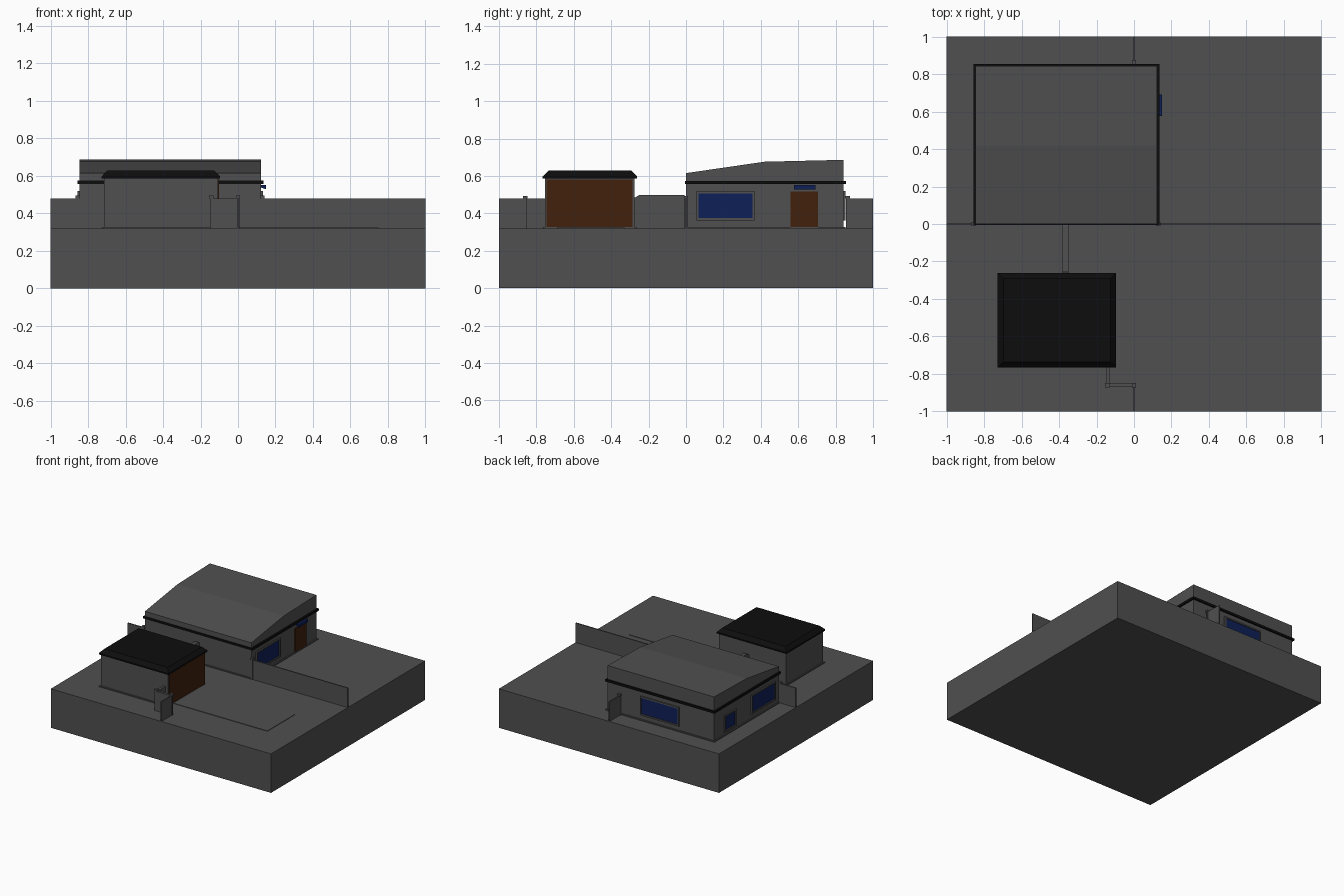
import bpy
import bmesh

cube = bpy.data.objects.get("Cube")
if cube:
    bpy.data.objects.remove(cube, do_unlink=True)


def material(name, rgb):
    m = bpy.data.materials.new(name)
    m.use_nodes = True
    m.diffuse_color = (*rgb, 1)
    m.node_tree.nodes["Principled BSDF"].inputs["Base Color"].default_value = (*rgb, 1)
    return m


GREY = material("concrete grey", (0.08, 0.08, 0.08))
BLACK = material("roof black", (0.004, 0.004, 0.004))
BLUE = material("glass blue", (0.0045, 0.014, 0.097))
BROWN = material("door brown", (0.054, 0.015, 0.004))
GROUND = 0.32


def finish(name, bm, mat):
    bmesh.ops.recalc_face_normals(bm, faces=bm.faces)
    mesh = bpy.data.meshes.new(name)
    bm.to_mesh(mesh)
    bm.free()
    mesh.materials.append(mat)
    ob = bpy.data.objects.new(name, mesh)
    bpy.context.collection.objects.link(ob)
    return ob


def add_box(bm, x, y, z, inset=0):
    """Box from ranges; inset shrinks the top into a hipped shape."""
    verts = bmesh.ops.create_cube(bm, size=1)["verts"]
    for v in verts:
        s = inset if v.co.z > 0 else 0
        v.co = [r[0] + s * k if c < 0 else r[1] - s * k
                for c, r, k in zip(v.co, (x, y, z), (1, 1, 0))]


def box(name, x, y, z, mat=GREY, inset=0):
    bm = bmesh.new()
    add_box(bm, x, y, z, inset)
    return finish(name, bm, mat)


def extrude_x(name, profile, x0, x1, mat=GREY):
    """Solid with a (y, z) profile stretched along x."""
    bm = bmesh.new()
    face = bm.faces.new([bm.verts.new((x0, y, z)) for y, z in profile])
    out = bmesh.ops.extrude_face_region(bm, geom=[face])["geom"]
    bmesh.ops.translate(bm, vec=(x1 - x0, 0, 0),
                        verts=[g for g in out if isinstance(g, bmesh.types.BMVert)])
    return finish(name, bm, mat)


def ring(name, x, y, z, t, mat):
    """Horizontal band around a rectangle."""
    bm = bmesh.new()
    for yy in ((y[0], y[0] + t), (y[1] - t, y[1])):
        add_box(bm, x, yy, z)
    for xx in ((x[0], x[0] + t), (x[1] - t, x[1])):
        add_box(bm, xx, (y[0] + t, y[1] - t), z)
    return finish(name, bm, mat)


def window(name, axis, wall, sign, span, z, f=0.012):
    """Glass plate with a raised frame on a wall facing along the axis."""
    def place(depth, s):
        d = sorted((wall - sign * 0.004, wall + sign * depth))
        return (d, s) if axis == "x" else (s, d)
    a, b = span
    box(name + "_glass", *place(0.004, span), z, BLUE)
    bm = bmesh.new()
    for zz in ((z[0] - f, z[0]), (z[1], z[1] + f)):
        add_box(bm, *place(0.011, (a - f, b + f)), zz)
    for ss in ((a - f, a), (b, b + f)):
        add_box(bm, *place(0.011, ss), z)
    finish(name + "_frame", bm, GREY)


# Ground block and driveway
box("ground_block", (-1, 1), (-1, 1), (0, GROUND))
box("driveway", (-0.11, 0.75), (-0.69, -0.33), (GROUND - 0.01, GROUND + 0.004))

# House with sloped roof, plinth and eave band
W, E, S, N = -0.845, 0.122, 0.0, 0.843
extrude_x("house_body", [(S, GROUND), (N, GROUND), (N, 0.686), (0.42, 0.676), (S, 0.615)], W, E)
box("house_plinth", (W - 0.01, E + 0.01), (S - 0.008, N + 0.01), (GROUND, GROUND + 0.008))
ring("eave_band", (W - 0.012, E + 0.013), (S - 0.006, N + 0.012), (0.556, 0.574), 0.016, BLACK)

# House windows, door and canopy
window("east_window", "x", E, 1, (0.067, 0.355), (0.375, 0.507))
window("west_window", "x", W, -1, (0.067, 0.355), (0.375, 0.507))
window("small_west_window", "x", W, -1, (0.58, 0.705), (0.36, 0.475))
window("back_window", "y", N, 1, (-0.52, -0.19), (0.375, 0.507))
box("house_door", (E - 0.01, E + 0.006), (0.56, 0.705), (GROUND, 0.518), BROWN)
extrude = box("door_canopy", (E, 0.15), (0.577, 0.692), (0.528, 0.552), BLUE)
for v in extrude.data.vertices:
    if v.co.x < 0.13 and v.co.z < 0.54:
        v.co.z += 0.01

# Garage
box("garage_body", (-0.715, -0.107), (-0.755, -0.275), (GROUND, 0.59))
box("garage_plinth", (-0.725, -0.115), (-0.765, -0.265), (GROUND, GROUND + 0.008))
box("garage_door", (-0.11, -0.102), (-0.745, -0.285), (GROUND + 0.006, 0.58), BROWN)
box("garage_eave", (-0.728, -0.095), (-0.766, -0.262), (0.585, 0.597), BLACK)
box("garage_roof", (-0.728, -0.095), (-0.766, -0.262), (0.597, 0.628), BLACK, 0.03)

# Connecting wall between garage and house
extrude_x("link_wall", [(-0.275, GROUND), (0, GROUND), (0, 0.49), (-0.012, 0.498),
                        (-0.25, 0.498), (-0.275, 0.483)], -0.381, -0.35)

# Boundary fences
T = 0.005
TOP = 0.48
fences = {
    "east_fence": ((E, 1), (-T, T)),
    "west_fence": ((-1, W), (-T, T)),
    "back_fence": ((-T, T), (0.86, 1)),
    "front_fence": ((-T, T), (-1, -0.86)),
    "front_return_fence": ((-0.15, 0), (-0.87, -0.85)),
    "garage_fence": ((-0.15, -0.13), (-0.86, -0.755)),
}
for name, (x, y) in fences.items():
    box(name, x, y, (GROUND, TOP))

# Fence posts with caps
for i, (x, y) in enumerate([(W - 0.01, 0), (E + 0.008, 0), (0, 0.864), (0, -0.86), (-0.142, -0.86)]):
    bm = bmesh.new()
    for r, z in ((0.008, (GROUND, TOP)), (0.012, (TOP, 0.494))):
        add_box(bm, (x - r, x + r), (y - r, y + r), z)
    finish(f"fence_post_{i + 1}", bm, GREY)
